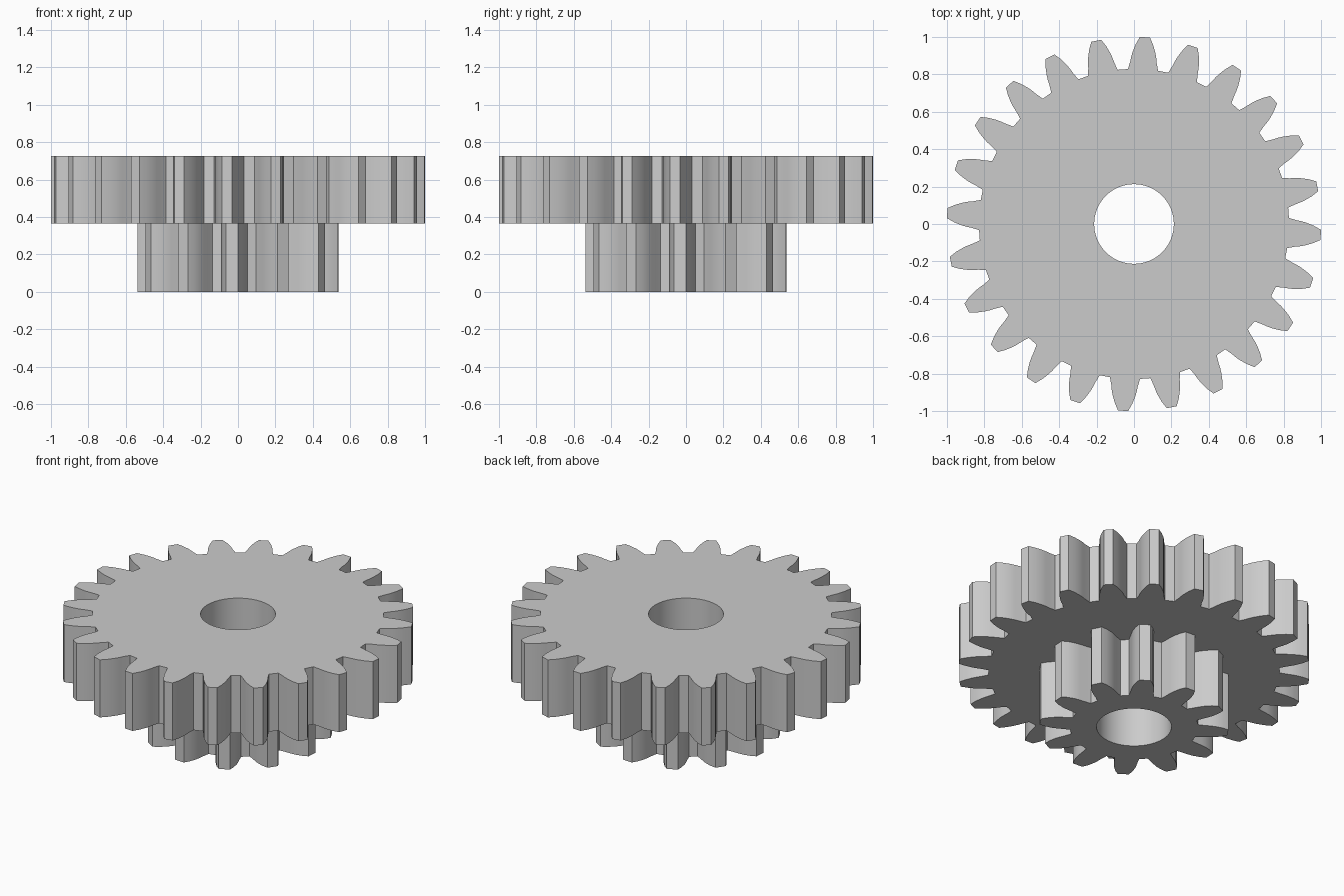
import bpy
import bmesh
from math import radians, cos, sin, pi

if "Cube" in bpy.data.objects:
    bpy.data.objects.remove(bpy.data.objects["Cube"], do_unlink=True)

BORE = 0.213
PHASE = -3.35  # direction of the first tooth, degrees

grey = bpy.data.materials.new("grey")
grey.use_nodes = True
colour = (0.6, 0.6, 0.6, 1)
grey.diffuse_color = colour
grey.node_tree.nodes["Principled BSDF"].inputs["Base Color"].default_value = colour


def polar(radius, degrees):
    return radius * cos(radians(degrees)), radius * sin(radians(degrees))


def gear_outline(teeth, flank):
    """Closed outline from a half-tooth flank of (radius, half angle) points."""
    points = []
    for k in range(teeth):
        centre = PHASE + k * 360 / teeth
        points += [polar(r, centre - h) for r, h in flank]
        points += [polar(r, centre + h) for r, h in reversed(flank)]
    return points


def make_gear(name, teeth, flank, bottom, top):
    bm = bmesh.new()
    bore = [polar(BORE, 360 * i / 72) for i in range(72)]
    edges = []
    for loop in (gear_outline(teeth, flank), bore):
        verts = [bm.verts.new((x, y, bottom)) for x, y in loop]
        edges += [bm.edges.new((verts[i - 1], v)) for i, v in enumerate(verts)]
    # Fill between outline and bore, then raise to full thickness
    bmesh.ops.triangle_fill(bm, edges=edges, use_beauty=True, normal=(0, 0, 1))
    raised = bmesh.ops.extrude_face_region(bm, geom=bm.faces[:], use_keep_orig=True)
    moved = [g for g in raised["geom"] if isinstance(g, bmesh.types.BMVert)]
    bmesh.ops.translate(bm, verts=moved, vec=(0, 0, top - bottom))
    bmesh.ops.recalc_face_normals(bm, faces=bm.faces[:])

    mesh = bpy.data.meshes.new(name)
    bm.to_mesh(mesh)
    bm.free()
    mesh.materials.append(grey)
    obj = bpy.data.objects.new(name, mesh)
    bpy.context.collection.objects.link(obj)
    bpy.ops.object.select_all(action="DESELECT")
    obj.select_set(True)
    bpy.context.view_layer.objects.active = obj
    bpy.ops.object.shade_smooth_by_angle(angle=radians(25))
    return obj


# Large upper gear
make_gear("large_gear", 24,
          [(0.829, 5.6), (0.868, 4.7), (0.895, 4.3), (0.923, 3.75),
           (0.963, 2.75), (1.0005, 1.55)], 0.366, 0.727)

# Small lower pinion
make_gear("small_gear", 12,
          [(0.365, 11.2), (0.40, 9.6), (0.434, 8.55), (0.465, 7.5),
           (0.505, 5.55), (0.538, 3.4)], 0.0, 0.366)
